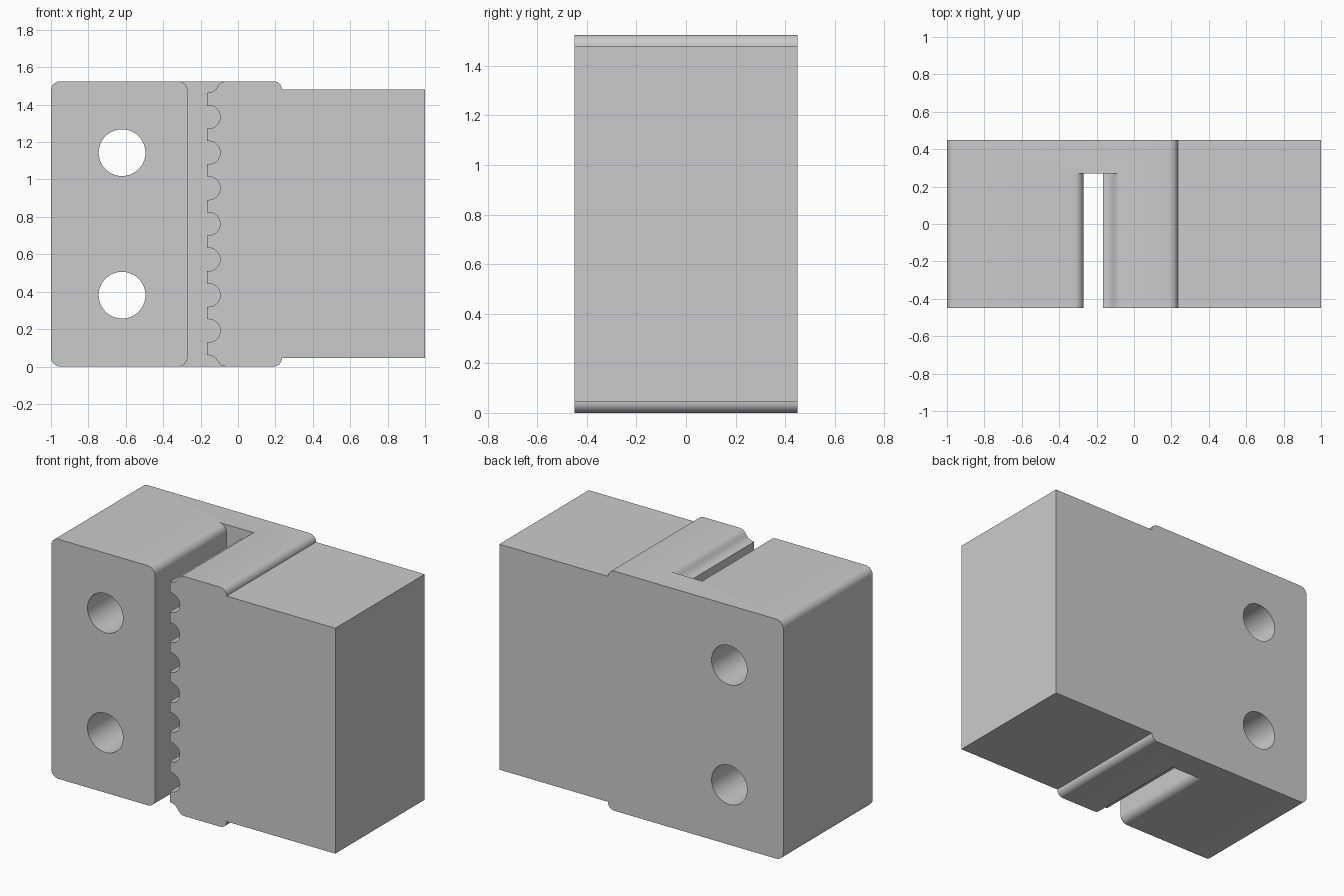
import bpy, bmesh
from math import sin, cos, radians

if "Cube" in bpy.data.objects:
    bpy.data.objects.remove(bpy.data.objects["Cube"])

H = 1.525
MID = H / 2
HALF_DEPTH = 0.45


def arc(cx, cz, r, a0, a1, n=8):
    angles = [radians(a0 + (a1 - a0) * i / n) for i in range(n + 1)]
    return [(cx + r * cos(a), cz + r * sin(a)) for a in angles]


def flip(points):
    """Mirror an outline about mid height, reversing its direction."""
    return [(x, H - z) for x, z in reversed(points)]


def prism(name, outline, y0, y1):
    bm = bmesh.new()
    face = bm.faces.new([bm.verts.new((x, y0, z)) for x, z in outline])
    ext = bmesh.ops.extrude_face_region(bm, geom=[face])
    verts = [g for g in ext["geom"] if isinstance(g, bmesh.types.BMVert)]
    bmesh.ops.translate(bm, vec=(0, y1 - y0, 0), verts=verts)
    bmesh.ops.recalc_face_normals(bm, faces=bm.faces)
    mesh = bpy.data.meshes.new(name)
    bm.to_mesh(mesh)
    bm.free()
    obj = bpy.data.objects.new(name, mesh)
    bpy.context.collection.objects.link(obj)
    return obj


def cut(target, cutter):
    cutter.hide_render = True
    bpy.context.view_layer.objects.active = target
    mod = target.modifiers.new("cut", "BOOLEAN")
    mod.operation = "DIFFERENCE"
    mod.solver = "EXACT"
    mod.object = cutter
    bpy.ops.object.modifier_apply(modifier=mod.name)
    bpy.data.objects.remove(cutter)


# Clamp body: rounded left corners, small step down to the right block
upper = (arc(-0.95, H - 0.05, 0.05, 180, 90)
         + arc(0.19, H - 0.045, 0.045, 90, 0)
         + [(1.0, H - 0.045)])
body = prism("clamp_body", upper + flip(upper), -HALF_DEPTH, HALF_DEPTH)

# Belt slot: rounded plate edge on the left, toothed edge on the right
left = [(-0.32, H + 0.1)] + arc(-0.32, H - 0.05, 0.05, 90, 0)
lead_in = [(-0.165, 1.463), (-0.142, 1.467), (-0.122, 1.478), (-0.110, 1.494),
           (-0.100, 1.508), (-0.085, 1.520), (-0.065, H), (-0.065, H + 0.1)]
teeth = []
for i in range(-3, 4):
    z = MID + i * 0.1905
    teeth += ([(-0.165, z - 0.062)] + arc(-0.157, z, 0.062, -90, 90, 14)
              + [(-0.165, z + 0.062)])
slot = prism("slot_cutter", left + flip(left) + flip(lead_in) + teeth + lead_in,
             -HALF_DEPTH - 0.1, 0.27)
cut(body, slot)

# Two bolt holes through the plate
for dz in (-0.381, 0.381):
    outline = arc(-0.62, MID + dz, 0.125, 0, 360, 40)[:-1]
    cut(body, prism("hole_cutter", outline, -HALF_DEPTH - 0.1, HALF_DEPTH + 0.1))

bpy.ops.object.select_all(action="DESELECT")
body.select_set(True)
bpy.context.view_layer.objects.active = body
bpy.ops.object.shade_smooth_by_angle(angle=radians(30))
